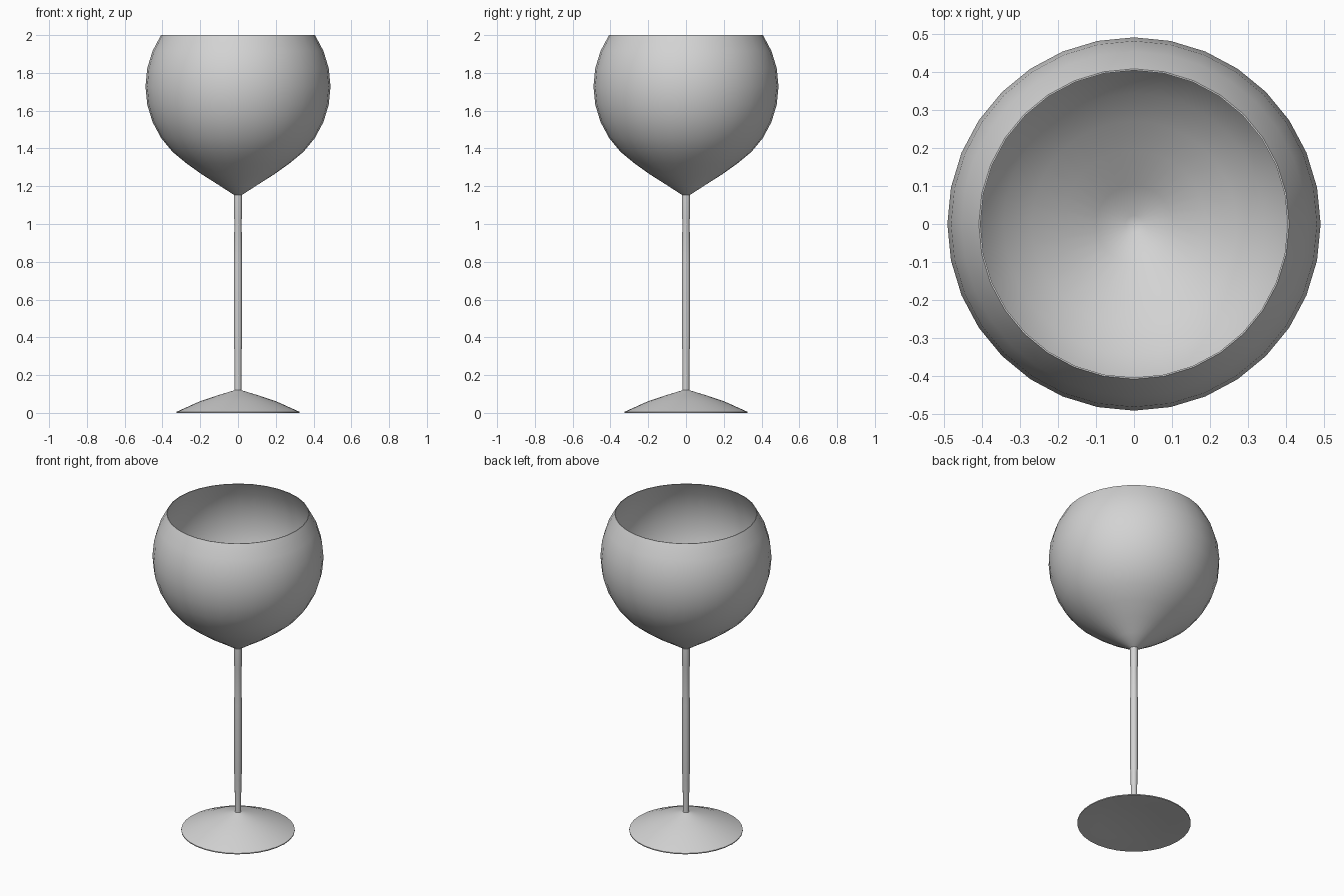
import bpy, bmesh, math

if "Cube" in bpy.data.objects:
    bpy.data.objects.remove(bpy.data.objects["Cube"])

SIDES = 32
grey = bpy.data.materials.new("light_grey")
grey.diffuse_color = (0.65, 0.65, 0.65, 1)
grey.use_nodes = True
grey.node_tree.nodes["Principled BSDF"].inputs["Base Color"].default_value = grey.diffuse_color


def lathe(name, profile, angle=40):
    """Revolve (radius, z) points around z; radius 0 gives a single pole."""
    bm = bmesh.new()
    rings = []
    for r, z in profile:
        if r == 0:
            rings.append([bm.verts.new((0, 0, z))])
        else:
            rings.append([bm.verts.new((r * math.cos(2 * math.pi * i / SIDES),
                                        r * math.sin(2 * math.pi * i / SIDES), z))
                          for i in range(SIDES)])
    for a, b in zip(rings, rings[1:]):
        for i in range(SIDES):
            j = (i + 1) % SIDES
            quad = [a[i % len(a)], a[j % len(a)], b[j % len(b)], b[i % len(b)]]
            bm.faces.new(list(dict.fromkeys(quad)))
    bmesh.ops.recalc_face_normals(bm, faces=bm.faces)
    mesh = bpy.data.meshes.new(name)
    bm.to_mesh(mesh)
    bm.free()
    mesh.materials.append(grey)
    ob = bpy.data.objects.new(name, mesh)
    bpy.context.collection.objects.link(ob)
    bpy.ops.object.select_all(action='DESELECT')
    ob.select_set(True)
    bpy.context.view_layer.objects.active = ob
    bpy.ops.object.shade_smooth_by_angle(angle=math.radians(angle))
    return ob


# Bowl: cut sphere drawn down to a point at the stem, with a thin wall
R, CZ = 0.49, 1.728
step = math.pi / 16


def sphere_ring(k, inset):
    return ((R - inset) * math.cos(k * step), CZ + R * math.sin(k * step))


outer = [(0, 1.15), (0.023, 1.155), (0.1, 1.205), (0.19, 1.262)]
outer += [sphere_ring(k, 0) for k in range(-5, 4)]
inner = [sphere_ring(k, 0.005) for k in range(3, -6, -1)]
inner += [(0.19, 1.267), (0.1, 1.21), (0.022, 1.162), (0, 1.162)]
lathe("bowl", outer + inner)

# Stem: slender rod with a slight swell in the middle
lathe("stem", [(0, 0.1), (0.018, 0.1), (0.019, 0.33), (0.022, 0.36), (0.022, 0.8),
               (0.019, 1.02), (0.022, 1.04), (0.022, 1.16), (0, 1.16)])

# Foot: shallow cone, slightly hollow underneath
lathe("foot", [(0, 0.125), (0.018, 0.12), (0.11, 0.092), (0.2, 0.062), (0.325, 0.006),
               (0.325, 0.0), (0.2, 0.008), (0, 0.03)])
